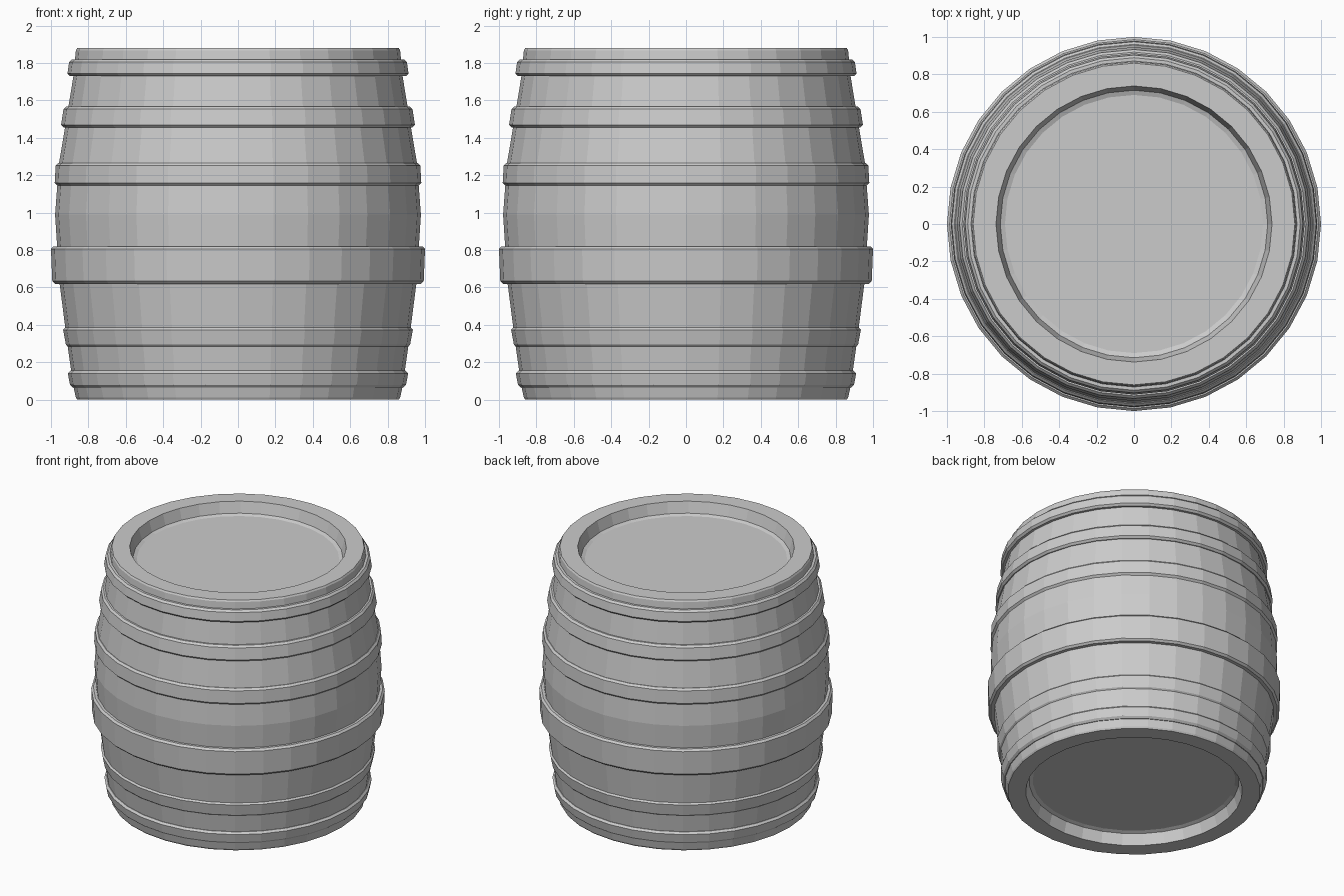
import bpy, bmesh
from math import cos, sin, tau

if "Cube" in bpy.data.objects:
    bpy.data.objects.remove(bpy.data.objects["Cube"])

SIDES = 32


def lathe(name, profile, closed=False):
    """Revolve (radius, z) points around z; open profiles are capped at both ends."""
    bm = bmesh.new()
    rings = [[bm.verts.new((r * cos(tau * i / SIDES), r * sin(tau * i / SIDES), z))
              for i in range(SIDES)] for r, z in profile]
    pairs = list(zip(rings, rings[1:]))
    if closed:
        pairs.append((rings[-1], rings[0]))
    else:
        bm.faces.new(rings[0])
        bm.faces.new(rings[-1])
    for a, b in pairs:
        for i in range(SIDES):
            j = (i + 1) % SIDES
            bm.faces.new((a[i], a[j], b[j], b[i]))
    bmesh.ops.recalc_face_normals(bm, faces=bm.faces)
    mesh = bpy.data.meshes.new(name)
    bm.to_mesh(mesh)
    bm.free()
    obj = bpy.data.objects.new(name, mesh)
    bpy.context.collection.objects.link(obj)
    return obj


# Bulging stave wall with recessed heads at both ends
lathe("barrel_body", [
    (0.69, 0.09), (0.715, 0.08), (0.738, 0.0), (0.86, 0.0), (0.867, 0.012),
    (0.88, 0.07), (0.91, 0.28), (0.955, 0.63), (0.978, 0.99),
    (0.957, 1.265), (0.925, 1.455), (0.88, 1.73), (0.867, 1.868),
    (0.86, 1.88), (0.738, 1.88), (0.715, 1.80), (0.69, 1.79)])

# Hoops: bottom z, top z, outer radius at bottom and at top
HOOPS = [
    ("bottom_hoop", 0.065, 0.155, 0.898, 0.91),
    ("lower_hoop", 0.28, 0.388, 0.92, 0.935),
    ("wide_hoop", 0.62, 0.82, 0.993, 1.0),
    ("middle_hoop", 1.145, 1.265, 0.98, 0.975),
    ("upper_hoop", 1.455, 1.568, 0.946, 0.933),
    ("top_hoop", 1.73, 1.82, 0.912, 0.903),
]
for name, z0, z1, r0, r1 in HOOPS:
    c, t = 0.014, 0.07
    lathe(name, [(r0 - t, z0), (r0 - c, z0), (r0, z0 + c), (r1, z1 - c),
                 (r1 - c, z1), (r1 - t, z1)], closed=True)
